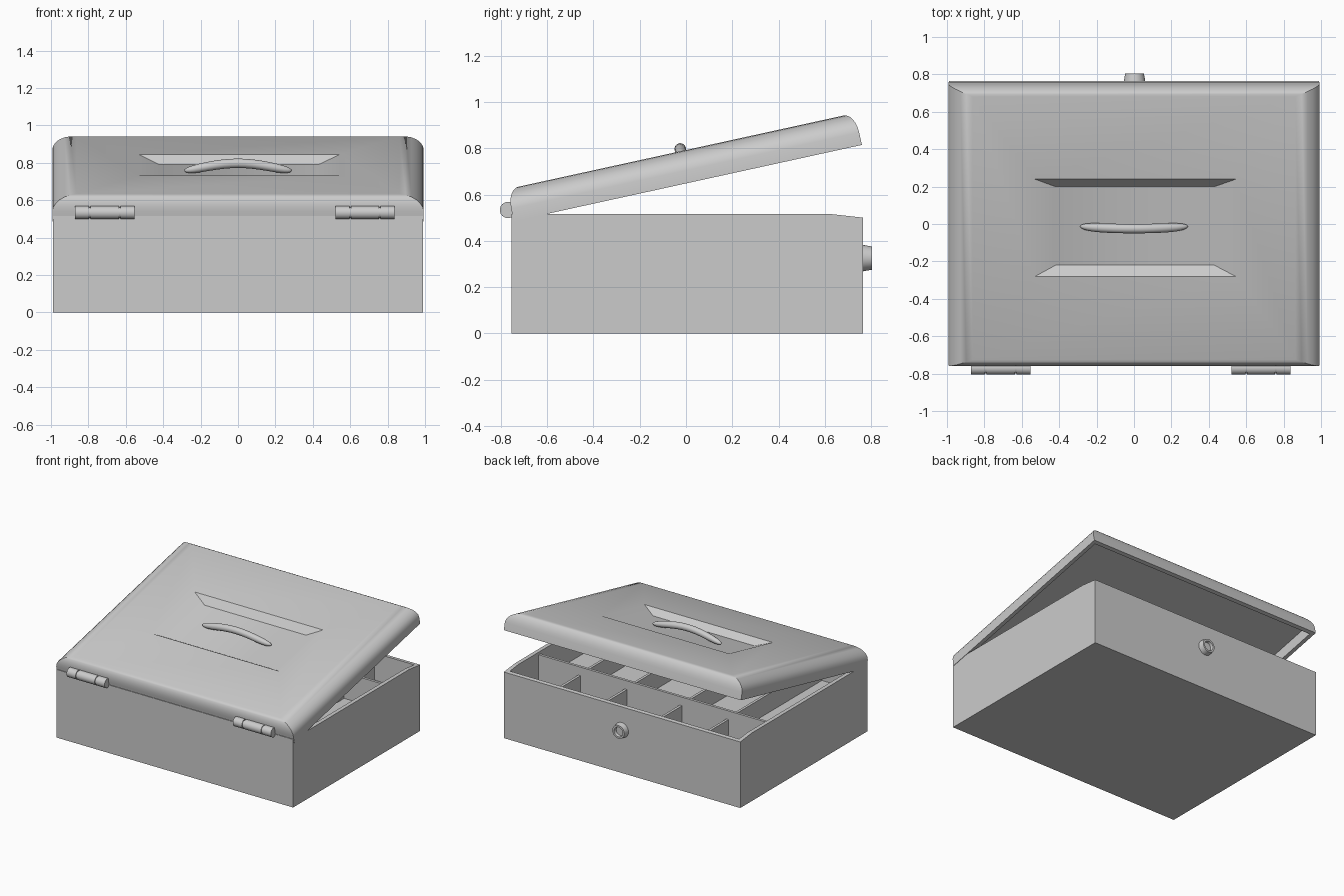
import bpy, bmesh, math
from mathutils import Matrix, Vector

old = bpy.data.objects.get("Cube")
if old:
    bpy.data.objects.remove(old, do_unlink=True)

grey = bpy.data.materials.new("plain_grey")
grey.use_nodes = True
GREY = (0.6, 0.6, 0.6, 1)
grey.diffuse_color = GREY
grey.node_tree.nodes["Principled BSDF"].inputs["Base Color"].default_value = GREY


def finish(name, bm, smooth=None):
    bmesh.ops.recalc_face_normals(bm, faces=bm.faces)
    mesh = bpy.data.meshes.new(name)
    bm.to_mesh(mesh)
    bm.free()
    ob = bpy.data.objects.new(name, mesh)
    bpy.context.collection.objects.link(ob)
    mesh.materials.append(grey)
    bpy.ops.object.select_all(action='DESELECT')
    ob.select_set(True)
    bpy.context.view_layer.objects.active = ob
    if smooth:
        bpy.ops.object.shade_smooth_by_angle(angle=math.radians(smooth))
    return ob


def loft(name, rings, smooth=None):
    """Bridge rings of points in order and cap both ends."""
    bm = bmesh.new()
    loops = [[bm.verts.new(p) for p in ring] for ring in rings]
    n = len(loops[0])
    for a, b in zip(loops, loops[1:]):
        for i in range(n):
            j = (i + 1) % n
            bm.faces.new((a[i], a[j], b[j], b[i]))
    bm.faces.new(loops[0])
    bm.faces.new(loops[-1])
    return finish(name, bm, smooth)


def rect(x0, x1, y0, y1, z):
    return [(x0, y0, z), (x1, y0, z), (x1, y1, z), (x0, y1, z)]


def block(name, x0, x1, y0, y1, z0, z1):
    return loft(name, [rect(x0, x1, y0, y1, z0), rect(x0, x1, y0, y1, z1)])


def turned(name, profile, axis, origin, sides=32):
    """Revolve (distance, radius) pairs along the x or y axis."""
    rings = []
    for d, r in profile:
        ring = []
        for k in range(sides):
            a = 2 * math.pi * k / sides
            c, s = r * math.cos(a), r * math.sin(a)
            ring.append(Vector(origin) + Vector((d, c, s) if axis == 'x' else (c, d, s)))
        rings.append(ring)
    return loft(name, rings, 35)


# Box body: side profile drawn out in x, then hollowed
W, FRONT, BACK, WALL, FLOOR = 0.99, -0.755, 0.765, 0.03, 0.3
side = [(FRONT, 0), (BACK, 0), (BACK, 0.5), (0.63, 0.515), (FRONT, 0.515)]
body = loft("box_body", [[(x, y, z) for y, z in side] for x in (-W, W)])
cutter = block("hollow_cutter", -W + WALL, W - WALL, FRONT + WALL, BACK - WALL, FLOOR, 1)
cutter.hide_render = True
cut = body.modifiers.new("hollow", 'BOOLEAN')
cut.operation = 'DIFFERENCE'
cut.solver = 'EXACT'
cut.object = cutter
bpy.context.view_layer.objects.active = body
bpy.ops.object.modifier_apply(modifier=cut.name)
bpy.data.objects.remove(cutter, do_unlink=True)

# Compartment dividers
T = 0.01
block("long_divider", -W + WALL, W - WALL, 0.37, 0.39, FLOOR, 0.495)
for i, x in enumerate((-0.62, -0.23, 0.23, 0.62)):
    block(f"back_divider_{i}", x - T, x + T, 0.39, BACK - WALL, FLOOR, 0.43)
    block(f"front_divider_{i}", x - T, x + T, FRONT + WALL, 0.37, FLOOR, 0.44)

# Hollow lid with rounded sides and a sunken panel, tilted open
LW, LEN, TOP = 0.993, 1.54, 0.141
rings = [rect(-LW + WALL, LW - WALL, WALL, LEN - WALL, w) for w in (0.08, 0)]
rings.append(rect(-LW, LW, 0, LEN, 0))
for k in range(7):
    a = math.radians(15 * k)
    dx, dy = 0.13 * (1 - math.cos(a)), 0.05 * (1 - math.cos(a))
    rings.append(rect(-LW + dx, LW - dx, dy, LEN - dy, 0.055 + 0.086 * math.sin(a)))
rings.append(rect(-0.53, 0.545, 0.505, 1.038, TOP))
rings.append(rect(-0.42, 0.43, 0.557, 0.987, TOP - 0.045))
lid = loft("lid", rings, 25)
lid.data.transform(Matrix.Translation((0, -0.744, 0.485)) @ Matrix.Rotation(math.radians(12.35), 4, 'X'))

# Arched handle: round sections swept along x
handle = []
STEPS = 24
for k in range(STEPS + 1):
    t = -1 + 2 * k / STEPS
    x = 0.288 * math.sin(t * math.pi / 2)
    q = x / 0.288
    z = 0.759 + 0.038 * math.cos(q * math.pi / 2) ** 1.3 if abs(q) < 1 else 0.759
    r = max(0.002, 0.025 * (1 - q ** 6) ** 0.5)
    lean = 0.012 * q * q
    handle.append([(x, -0.025 + lean + r * math.cos(b), z + r * math.sin(b))
                   for b in (2 * math.pi * j / 16 for j in range(16))])
loft("handle", handle, 50)

# Hinges: three knuckles joined by narrower necks
R, N = 0.035, 0.029
knuckles = [(0, R), (0.075, R), (0.075, N), (0.083, N), (0.083, R), (0.235, R),
            (0.235, N), (0.243, N), (0.243, R), (0.318, R)]
for name, x in (("right_hinge", -0.872), ("left_hinge", 0.52)):
    turned(name, knuckles, 'x', (x, -0.77, 0.533))

# Lock knob with a sunken centre
turned("lock_knob", [(0, 0.057), (0.04, 0.05), (0.04, 0.036), (0.018, 0.033)],
       'y', (0.003, BACK, 0.325))
